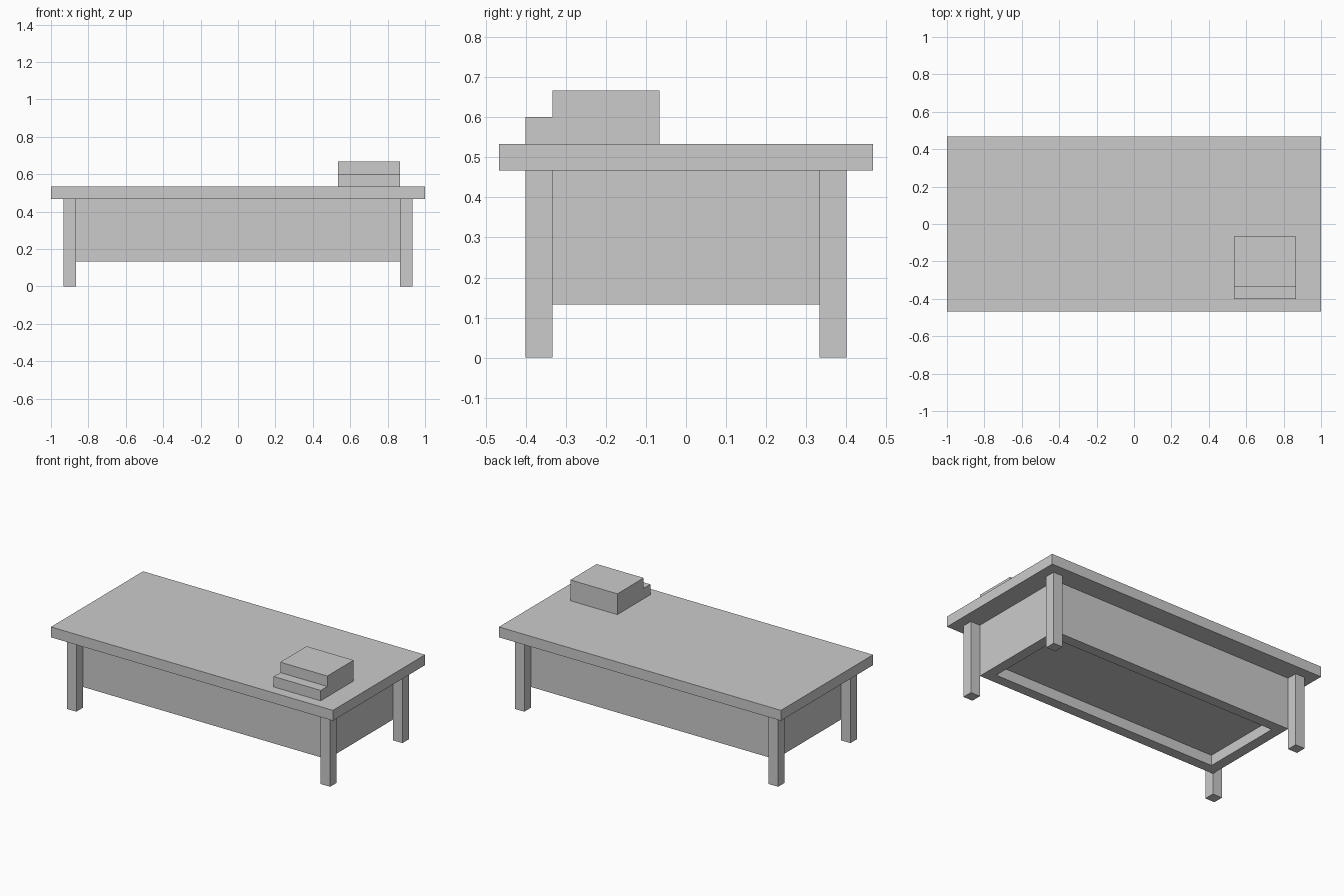
import bpy, bmesh

if "Cube" in bpy.data.objects:
    bpy.data.objects.remove(bpy.data.objects["Cube"])

U = 1 / 15  # module the whole design is laid out on


def add_object(name, bm):
    bmesh.ops.recalc_face_normals(bm, faces=bm.faces)
    mesh = bpy.data.meshes.new(name)
    bm.to_mesh(mesh)
    bm.free()
    obj = bpy.data.objects.new(name, mesh)
    bpy.context.collection.objects.link(obj)
    return obj


def prism(name, profile, axis, start, end):
    """Extrude a closed profile along x (profile is y,z) or z (profile is x,y)."""
    bm = bmesh.new()
    pts = [(start, a, b) if axis == 'x' else (a, b, start) for a, b in profile]
    face = bm.faces.new([bm.verts.new([c * U for c in p]) for p in pts])
    geom = bmesh.ops.extrude_face_region(bm, geom=[face])['geom']
    d = (end - start) * U
    bmesh.ops.translate(bm, vec=(d, 0, 0) if axis == 'x' else (0, 0, d),
                        verts=[v for v in geom if isinstance(v, bmesh.types.BMVert)])
    return add_object(name, bm)


def rect(x0, x1, y0, y1):
    return [(x0, y0), (x1, y0), (x1, y1), (x0, y1)]


# Table top
prism("table_top", rect(-15, 15, -7, 7), 'z', 7, 8)

# Four square legs
for sx, side in ((-1, "left"), (1, "right")):
    for sy, end in ((-1, "front"), (1, "back")):
        cx, cy = sx * 13.5, sy * 5.5
        prism(f"{end}_{side}_leg", rect(cx - .5, cx + .5, cy - .5, cy + .5), 'z', 0, 7)

# Storage box under the top: a block whose underside is inset and recessed
bm = bmesh.new()
bmesh.ops.create_cube(bm, size=1)
for v in bm.verts:
    v.co = (v.co.x * 26 * U, v.co.y * 10 * U, (v.co.z * 5 + 4.5) * U)
bm.normal_update()
bottom = min(bm.faces, key=lambda f: f.calc_center_median().z)
bmesh.ops.inset_region(bm, faces=[bottom], thickness=U, use_even_offset=True)
recess = bmesh.ops.extrude_discrete_faces(bm, faces=[bottom])['faces'][0]
bmesh.ops.translate(bm, vec=(0, 0, U), verts=recess.verts)
add_object("storage_box", bm)

# Stepped block on the table top
step = [(-6, 8), (-1, 8), (-1, 10), (-5, 10), (-5, 9), (-6, 9)]
prism("stepped_block", step, 'x', 8, 13)
